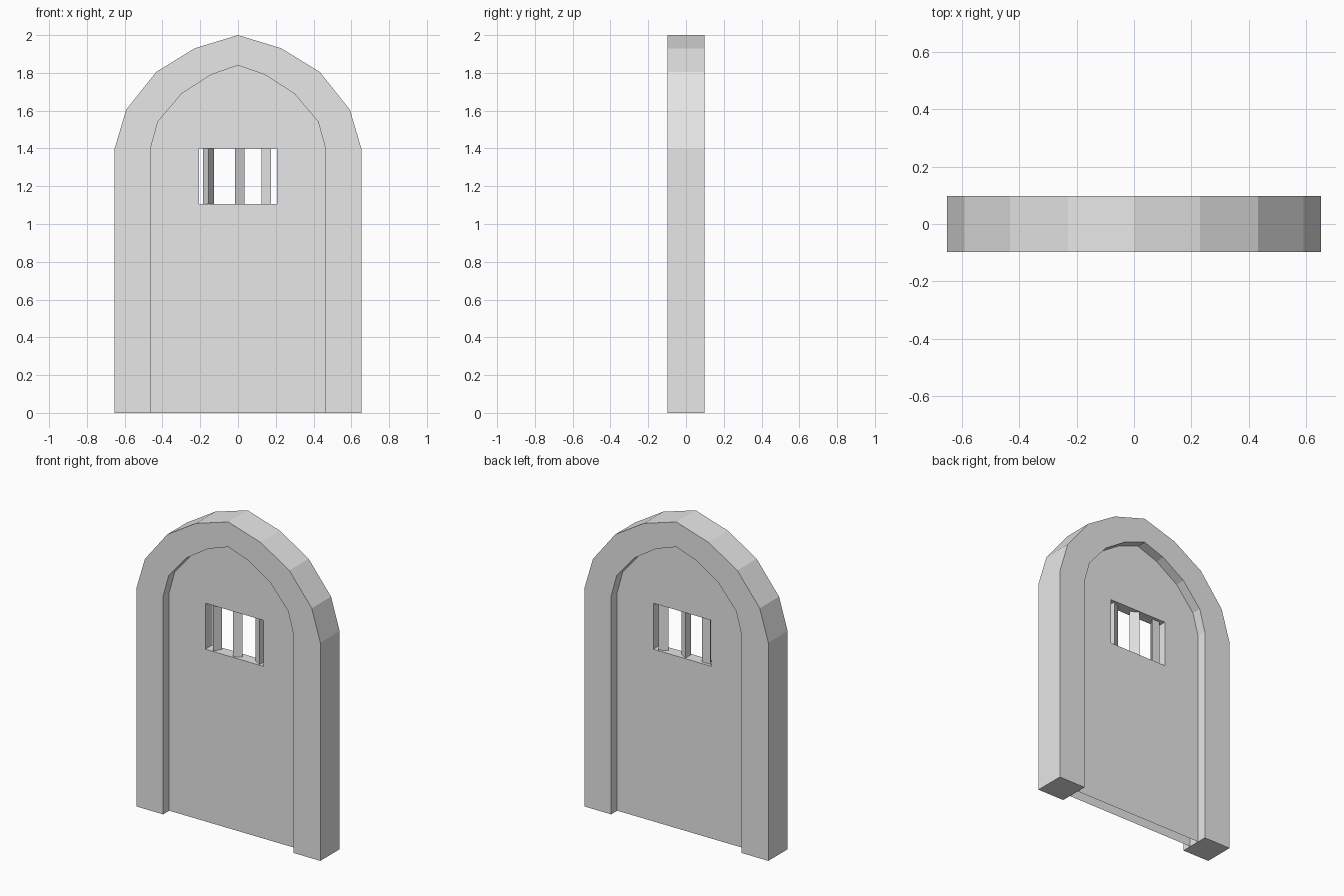
import bpy, bmesh, math
from mathutils import Vector

if "Cube" in bpy.data.objects:
    bpy.data.objects.remove(bpy.data.objects["Cube"])

stone = bpy.data.materials.new("plain_grey")
stone.diffuse_color = (0.8, 0.8, 0.8, 1)
stone.use_nodes = True
stone.node_tree.nodes["Principled BSDF"].inputs["Base Color"].default_value = stone.diffuse_color


def arch(half):
    """Mirror the right half of an arch (foot to peak) into a full outline."""
    return half + [(-x, z) for x, z in reversed(half[:-1])]


def finish(bm, name):
    bmesh.ops.recalc_face_normals(bm, faces=bm.faces)
    mesh = bpy.data.meshes.new(name)
    bm.to_mesh(mesh)
    bm.free()
    mesh.materials.append(stone)
    obj = bpy.data.objects.new(name, mesh)
    bpy.context.collection.objects.link(obj)
    return obj


def slab(loops, y, name, drop=None):
    """Fill outlines (first outer, rest holes), extrude from -y to y."""
    bm = bmesh.new()
    edges = []
    for loop in loops:
        vs = [bm.verts.new((x, -y, z)) for x, z in loop]
        edges += [bm.edges.new((a, b)) for a, b in zip(vs, vs[1:] + vs[:1])]
    if len(loops) == 1:
        bm.faces.new(vs)
    else:
        bmesh.ops.triangle_fill(bm, edges=edges, use_beauty=True)
    ext = bmesh.ops.extrude_face_region(bm, geom=bm.faces[:], use_keep_orig=True)
    moved = [v for v in ext["geom"] if isinstance(v, bmesh.types.BMVert)]
    bmesh.ops.translate(bm, verts=moved, vec=(0, 2 * y, 0))
    bmesh.ops.recalc_face_normals(bm, faces=bm.faces)
    if drop:
        bmesh.ops.delete(bm, geom=[f for f in bm.faces if drop(f)], context="FACES")
    return finish(bm, name)


outer = arch([(0.653, 0), (0.653, 1.4), (0.592, 1.605), (0.433, 1.805), (0.23, 1.93), (0, 2)])
inner = arch([(0.463, 0), (0.463, 1.4), (0.424, 1.542), (0.298, 1.69), (0.143, 1.79), (0, 1.84)])
window = [(-0.207, 1.105), (0.207, 1.105), (0.207, 1.4), (-0.207, 1.4)]

# Arched surround
slab([outer + inner[::-1]], 0.098, "door_frame")

# Recessed door leaf with window opening, open along its foot
slab([inner, window], 0.036, "door_leaf",
     drop=lambda f: f.calc_center_median().z < 0.001)

# Three-sided window bars, each turned differently
for i, (x, turn) in enumerate([(-0.155, -90), (0, 0), (0.157, 180)]):
    bm = bmesh.new()
    angles = [math.radians(turn + 120 * k) for k in range(3)]
    rings = [[bm.verts.new(Vector((x + 0.0335 * math.cos(a), 0.0335 * math.sin(a), z)))
              for a in angles] for z in (1.105, 1.4)]
    for k in range(3):
        n = (k + 1) % 3
        bm.faces.new((rings[0][k], rings[0][n], rings[1][n], rings[1][k]))
    finish(bm, f"window_bar_{i + 1}")
